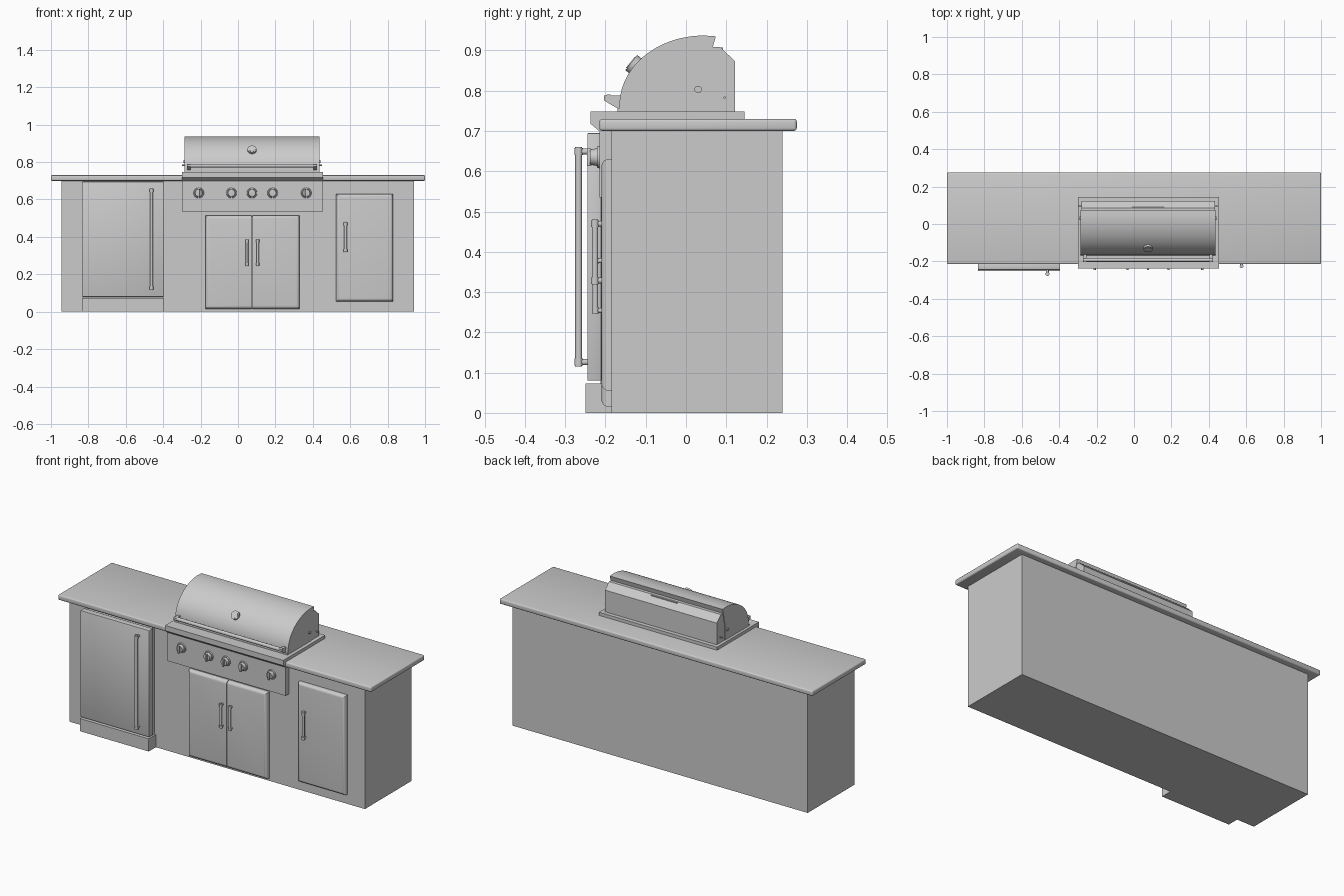
import bpy, bmesh, math
from mathutils import Vector

cube = bpy.data.objects.get("Cube")
if cube:
    bpy.data.objects.remove(cube, do_unlink=True)

steel = bpy.data.materials.new("plain_grey")
steel.use_nodes = True
GREY = (0.6, 0.6, 0.6, 1)
steel.diffuse_color = GREY
steel.node_tree.nodes["Principled BSDF"].inputs["Base Color"].default_value = GREY
parts = []


def finish(name, bm):
    bmesh.ops.recalc_face_normals(bm, faces=bm.faces)
    mesh = bpy.data.meshes.new(name)
    bm.to_mesh(mesh)
    bm.free()
    mesh.materials.append(steel)
    ob = bpy.data.objects.new(name, mesh)
    bpy.context.collection.objects.link(ob)
    parts.append(ob)
    return ob


def box(name, x, y, z, round_by=0, pick=lambda a, b: True, segments=4):
    """Box from (low, high) ranges; edges accepted by pick are rounded."""
    bm = bmesh.new()
    bmesh.ops.create_cube(bm, size=1)
    for v in bm.verts:
        v.co = Vector([r[0] if c < 0 else r[1] for c, r in zip(v.co, (x, y, z))])
    if round_by:
        edges = [e for e in bm.edges if pick(e.verts[0].co, e.verts[1].co)]
        bmesh.ops.bevel(bm, geom=edges, offset=round_by, segments=segments,
                        profile=0.5, affect='EDGES')
    return finish(name, bm)


def extrude_x(name, profile, x0, x1):
    """Sweep a (y, z) outline along x."""
    bm = bmesh.new()
    face = bm.faces.new([bm.verts.new((x0, y, z)) for y, z in profile])
    new = bmesh.ops.extrude_face_region(bm, geom=[face])["geom"]
    bmesh.ops.translate(bm, vec=(x1 - x0, 0, 0),
                        verts=[v for v in new if isinstance(v, bmesh.types.BMVert)])
    return finish(name, bm)


def rod(name, a, b, r, r2=None, sides=24):
    """Cylinder or cone between two points."""
    a, b = Vector(a), Vector(b)
    bm = bmesh.new()
    bmesh.ops.create_cone(bm, cap_ends=True, segments=sides, radius1=r,
                          radius2=r if r2 is None else r2, depth=(b - a).length)
    turn = (b - a).to_track_quat('Z', 'Y').to_matrix().to_4x4()
    bmesh.ops.transform(bm, matrix=turn, verts=bm.verts)
    bmesh.ops.translate(bm, vec=(a + b) / 2, verts=bm.verts)
    return finish(name, bm)


def pull_handle(name, x, z0, z1, face_y, front_y, r):
    """Upright bar on two posts with collars."""
    y = front_y + r
    rod(name + "_bar", (x, y, z0), (x, y, z1), r, sides=16)
    for tag, z in (("lower", z0 + 1.3 * r), ("upper", z1 - 1.3 * r)):
        rod(f"{name}_{tag}_post", (x, face_y, z), (x, y, z), r * 0.9, sides=16)
        rod(f"{name}_{tag}_collar", (x, y, z - r), (x, y, z + r), r * 1.25, sides=16)


# Island body and worktop
box("island_body", (-0.945, 0.94), (-0.185, 0.24), (0, 0.701))
box("worktop", (-1, 1), (-0.215, 0.275), (0.70, 0.73), 0.007, segments=3)

# Refrigerator
box("fridge_case", (-0.825, -0.405), (-0.212, -0.18), (0.07, 0.69))
box("fridge_door", (-0.835, -0.395), (-0.245, -0.21), (0.08, 0.695), 0.003, segments=2)
box("fridge_kick_plate", (-0.835, -0.395), (-0.25, -0.18), (0, 0.073))
pull_handle("fridge_handle", -0.463, 0.115, 0.66, -0.243, -0.275, 0.0085)


# Cupboard doors with softened front borders
def cupboard_door(name, x, z, seam=None):
    def outer_front(a, b):
        on_front = max(a.y, b.y) < -0.2
        on_seam = seam is not None and abs(a.x - seam) + abs(b.x - seam) < 0.001
        return on_front and not on_seam
    box(name, x, (-0.21, -0.18), z, 0.018, outer_front, 5)


cupboard_door("double_door_right", (-0.175, 0.0735), (0.015, 0.515), 0.0735)
cupboard_door("double_door_left", (0.0765, 0.33), (0.015, 0.515), 0.0765)
cupboard_door("single_door", (0.525, 0.83), (0.055, 0.63))
pull_handle("double_door_right_handle", 0.048, 0.245, 0.387, -0.208, -0.232, 0.007)
pull_handle("double_door_left_handle", 0.105, 0.245, 0.387, -0.208, -0.232, 0.007)
pull_handle("single_door_handle", 0.575, 0.318, 0.48, -0.208, -0.234, 0.008)

# Grill control panel and tray
GX0, GX1 = -0.30, 0.455
box("control_panel", (GX0, GX1), (-0.215, -0.18), (0.535, 0.705))
extrude_x("grill_tray", [(-0.237, 0.748), (-0.237, 0.718), (-0.216, 0.70),
                         (-0.19, 0.70), (-0.19, 0.725), (0.145, 0.725),
                         (0.145, 0.748)], GX0, GX1)

# Control knobs
for i, x in enumerate((-0.21, -0.035, 0.075, 0.185, 0.365)):
    z = 0.635
    rod(f"knob_bezel_{i}", (x, -0.212, z), (x, -0.221, z), 0.029, 0.026)
    rod(f"knob_{i}", (x, -0.22, z), (x, -0.238, z), 0.022, 0.019)
    box(f"knob_grip_{i}", (x - 0.006, x + 0.006), (-0.246, -0.235),
        (z - 0.022, z + 0.022), 0.002, segments=2)

# Curved hood: quarter-round front, cut off at the back
LX0, LX1 = -0.285, 0.435
curve = []
for i in range(25):
    t = math.radians(90 * i / 24)
    curve.append((0.045 - 0.21 * math.cos(t), 0.765 + 0.172 * math.sin(t)))
hood = [(-0.165, 0.746)] + curve + [(0.074, 0.935), (0.066, 0.907),
                                    (0.052, 0.84), (0.05, 0.746)]
extrude_x("grill_hood", hood, LX0, LX1)
extrude_x("hood_back", [(0.04, 0.746), (0.04, 0.908), (0.085, 0.908),
                        (0.122, 0.873), (0.122, 0.746)], LX0 + 0.003, LX1 - 0.003)
box("back_slot_trim", (-0.01, 0.16), (0.087, 0.092), (0.895, 0.907))

# Hood handle, its brackets, and the lower hood lip
rod("hood_handle", (-0.272, -0.192, 0.781), (0.422, -0.192, 0.781), 0.010)
for side, x in (("right", -0.262), ("left", 0.412)):
    extrude_x(f"hood_handle_bracket_{side}",
              [(-0.204, 0.788), (-0.204, 0.776), (-0.172, 0.757),
               (-0.155, 0.757), (-0.155, 0.788)], x - 0.008, x + 0.008)
box("hood_lip", (LX0, LX1), (-0.17, -0.15), (0.746, 0.757))

# Hinge pins on both ends
for side, x, out in (("right", LX0, -1), ("left", LX1, 1)):
    rod(f"hinge_cap_{side}", (x - out * 0.01, 0.03, 0.803), (x + out * 0.006, 0.03, 0.803), 0.009)
    rod(f"hinge_pin_{side}", (x - out * 0.01, 0.096, 0.783), (x + out * 0.015, 0.096, 0.783), 0.003)

# Thermometer with raised rim
normal = Vector((0, -0.78, 0.62)).normalized()
seat = Vector((0.075, -0.121, 0.858))
rod("thermometer_body", seat - normal * 0.01, seat + normal * 0.019, 0.024, sides=32)
rod("thermometer_face", seat + normal * 0.018, seat + normal * 0.021, 0.018, sides=32)

# Smooth shading with crisp edges
bpy.ops.object.select_all(action='DESELECT')
for ob in parts:
    ob.select_set(True)
bpy.context.view_layer.objects.active = parts[0]
bpy.ops.object.shade_smooth_by_angle(angle=math.radians(35))
